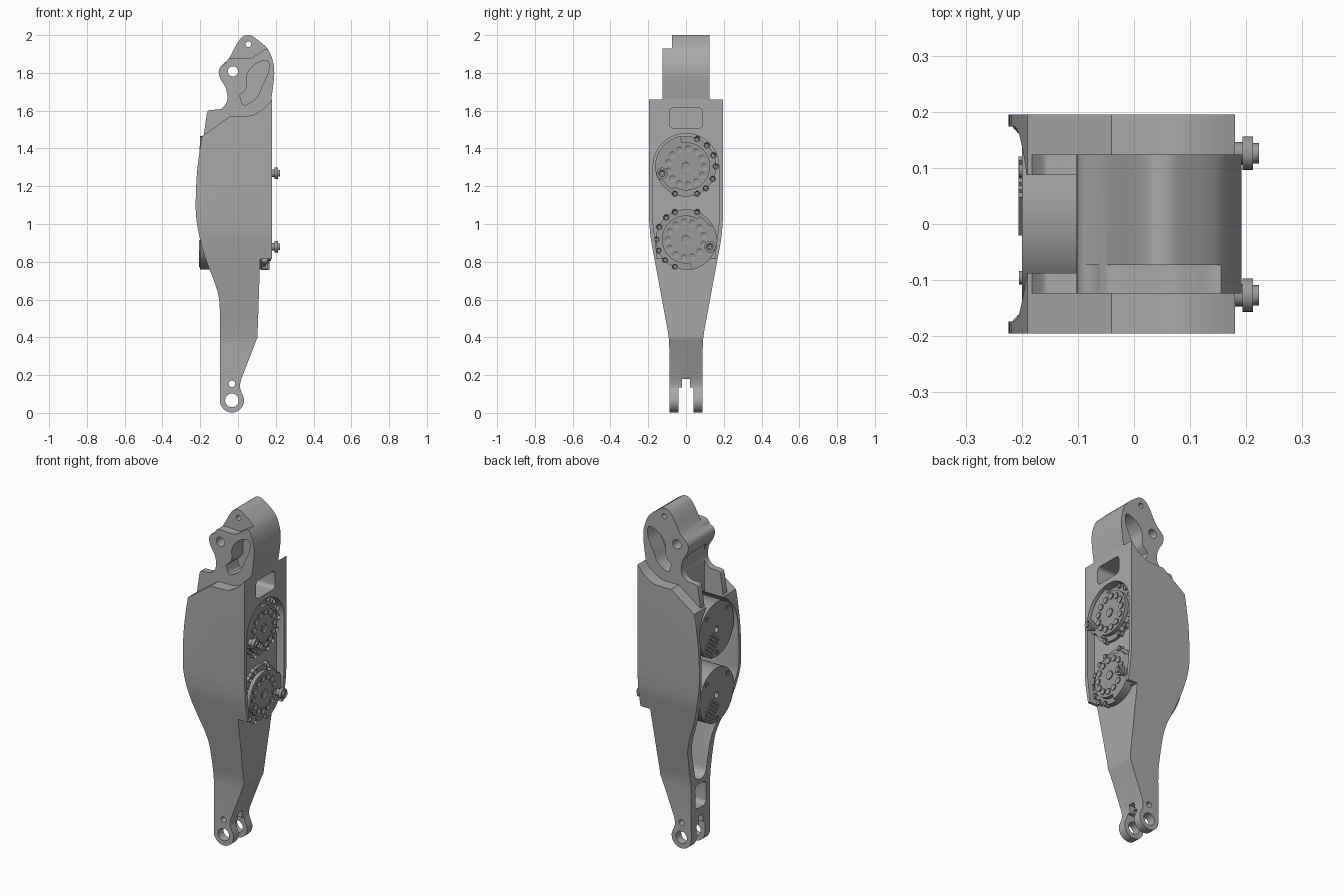
import bpy, bmesh
from math import sin, cos, radians, pi
from mathutils import Vector, Matrix

cube = bpy.data.objects.get("Cube")
if cube:
    bpy.data.objects.remove(cube, do_unlink=True)


def material(name, grey):
    mat = bpy.data.materials.new(name)
    mat.use_nodes = True
    mat.diffuse_color = (grey, grey, grey, 1)
    mat.node_tree.nodes["Principled BSDF"].inputs["Base Color"].default_value = (grey, grey, grey, 1)
    return mat


SHELL = material("shell grey", 0.40)
MOTOR = material("motor grey", 0.33)


def spline(pts, steps=5):
    """Smooth open curve through the given points."""
    p = [Vector(q) for q in pts]
    p = [2 * p[0] - p[1]] + p + [2 * p[-1] - p[-2]]
    out = []
    for a, b, c, d in zip(p, p[1:], p[2:], p[3:]):
        for i in range(steps):
            t = i / steps
            out.append((b * 2 + (c - a) * t + (a * 2 - b * 5 + c * 4 - d) * t**2
                        + (b * 3 - a - c * 3 + d) * t**3) / 2)
    return out + [p[-2]]


def arc(cx, cz, r, start=0, end=360, n=32):
    full = end - start == 360
    count = n if full else n + 1
    angles = [radians(start + (end - start) * i / n) for i in range(count)]
    return [(cx + r * cos(a), cz + r * sin(a)) for a in angles]


def round_rect(half, low, high, r):
    pts = []
    for cx, cz, a in ((half - r, high - r, 0), (r - half, high - r, 90),
                      (r - half, low + r, 180), (half - r, low + r, 270)):
        pts += arc(cx, cz, r, a, a + 90, 6)
    return pts


def mirrored(right_side):
    """Closed outline from its right half, listed bottom to top."""
    return list(right_side) + [(-y, z) for y, z in reversed(list(right_side))]


def prism(name, pts, axis, a, b, mat=SHELL):
    """Extrude an outline along x (points are y, z) or along y (points are x, z)."""
    bm = bmesh.new()
    place = (lambda p, t: (t, p[0], p[1])) if axis == "x" else (lambda p, t: (p[0], t, p[1]))
    face = bm.faces.new([bm.verts.new(place(p, a)) for p in pts])
    ext = bmesh.ops.extrude_face_region(bm, geom=[face])
    move = Vector((b - a, 0, 0)) if axis == "x" else Vector((0, b - a, 0))
    bmesh.ops.translate(bm, vec=move, verts=[g for g in ext["geom"] if isinstance(g, bmesh.types.BMVert)])
    bmesh.ops.recalc_face_normals(bm, faces=bm.faces)
    mesh = bpy.data.meshes.new(name)
    bm.to_mesh(mesh)
    bm.free()
    mesh.materials.append(mat)
    obj = bpy.data.objects.new(name, mesh)
    bpy.context.collection.objects.link(obj)
    return obj


def activate(obj):
    bpy.ops.object.select_all(action="DESELECT")
    obj.select_set(True)
    bpy.context.view_layer.objects.active = obj


def combine(obj, other, operation="DIFFERENCE"):
    activate(obj)
    mod = obj.modifiers.new("combine", "BOOLEAN")
    mod.operation, mod.object, mod.solver = operation, other, "EXACT"
    bpy.ops.object.modifier_apply(modifier=mod.name)
    bpy.data.objects.remove(other, do_unlink=True)


def cut(obj, pts, axis, a, b):
    combine(obj, prism("cutter", pts, axis, a, b))


def smooth(obj):
    activate(obj)
    bpy.ops.object.shade_smooth_by_angle(angle=radians(28))


# Side plates: side outline crossed with the tapering front outline
top_edge = spline([(.18, 1.66), (.14, 1.615), (.08, 1.578), (.03, 1.572), (-.04, 1.572)])
back_edge = spline([(-.19, 1.465), (-.202, 1.395), (-.218, 1.26), (-.224, 1.1), (-.217, 1),
                    (-.19, .875), (-.155, .77), (-.12, .68), (-.1, .6), (-.095, .5)])
foot = arc(-.032, .066, .064, 180, 375)
neck = spline([(.016, .115), (.01, .14), (.016, .175)])
shell = prism("shell", top_edge + back_edge + foot + neck
              + [(.103, .4), (.117, .815), (.18, .815)], "y", -.3, .3)
taper = spline([(.088, .33), (.093, .41), (.12, .56), (.155, .75), (.186, .92), (.195, 1.02)])
combine(shell, prism("taper", mirrored([(.088, -.1)] + taper + [(.195, 1.8)]), "x", -.4, .4), "INTERSECT")

# Upper mount: narrower core carrying the eyes
mount = spline([(-.165, 1.585), (-.152, 1.603), (-.09, 1.61), (-.057, 1.655), (-.065, 1.72),
                (-.096, 1.775), (-.098, 1.825), (-.05, 1.875), (-.005, 1.955), (.025, 1.992),
                (.055, 2), (.085, 1.988), (.155, 1.93), (.185, 1.86), (.192, 1.8),
                (.186, 1.73), (.176, 1.66)])
core = prism("core", [(-.186, 1.44)] + mount + [(.176, 1.44)], "y", -.124, .124)
step = spline([(-.2, 1.8), (-.08, 1.84), (-.045, 1.877), (.06, 1.877), (.105, 1.9), (.16, 1.931), (.3, 1.95)])
cut(core, step + [(.3, 2.1), (-.2, 2.1)], "y", -.3, -.073)
pocket = spline([(.01, 1.68), (.045, 1.72), (.048, 1.79), (.09, 1.845), (.155, 1.865),
                 (.162, 1.81), (.128, 1.73), (.095, 1.665), (.03, 1.63), (.01, 1.68)])[:-1]
for side in (-1, 1):
    cut(core, pocket, "y", side * .02, side * .3)
cut(core, arc(-.027, 1.808, .027), "y", -.3, .3)
cut(core, arc(.055, 1.952, .015), "y", -.3, .3)
combine(shell, core, "UNION")

# Foot fork and pin holes
cut(shell, arc(-.032, .066, .036), "y", -.3, .3)
cut(shell, arc(-.032, .154, .017), "y", -.3, .3)
cut(shell, mirrored([(.039, -.1), (.039, .135), (.02, .135), (.02, .18)]), "x", -.3, .3)

# Open cavity at the back, gap between the top flanges, lower window
dome = arc(0, 1.305, .174, 0, 180)
low_end = arc(0, .45, .056, 180, 360, 16)
cut(shell, dome + [(-.174, 1)] + low_end + [(.174, 1)], "x", -.4, .075)
cut(shell, round_rect(.087, 1.35, 1.75, .03), "x", -.4, -.06)
cut(shell, round_rect(.05, .23, .37, .025), "x", -.4, -.005)

# Drive side recess and upper window
cut(shell, dome + [(-.174, 1), (-.148, .79), (.148, .79), (.174, 1)], "x", .13, .3)
cut(shell, round_rect(.088, 1.508, 1.615, .022), "x", -.02, .3)
smooth(shell)


def screw(name, y, z, x0, x1, r, hole, mat=MOTOR):
    """Round screw head with a sunken socket, facing +x or -x."""
    obj = prism(name, arc(y, z, r, n=16), "x", x0, x1, mat)
    bm = bmesh.new()
    bm.from_mesh(obj.data)
    way = 1 if x1 > x0 else -1
    cap = max(bm.faces, key=lambda f: f.calc_center_median().x * way)
    bmesh.ops.inset_region(bm, faces=[cap], thickness=r - hole)
    bmesh.ops.translate(bm, verts=cap.verts, vec=(-.6 * (x1 - x0), 0, 0))
    bm.to_mesh(obj.data)
    bm.free()
    smooth(obj)


# Two motors; the lower one is turned half a turn
for label, zc, turn, bolt_angle in (("upper", 1.305, 0, 196), ("lower", .918, 180, -17)):
    body = prism(label + "_motor", arc(0, zc, .16, n=64), "x", -.2, .146, MOTOR)
    cut(body, arc(0, zc, .018, n=20), "x", -.3, -.17)
    smooth(body)

    # Output disc with a wider sector
    sector = arc(0, zc, .163, 100 + turn, 205 + turn) + arc(0, zc, .143, 212 + turn, 240 + turn, 8)
    disc = prism(label + "_disc", sector + arc(0, zc, .127, 240 + turn, 460 + turn, 40), "x", .14, .168, MOTOR)
    smooth(disc)
    screw(label + "_hub", 0, zc, .165, .174, .025, .017)

    def polar(r, degrees):
        a = radians(degrees)
        return r * cos(a), zc + r * sin(a)

    for i in range(13):
        screw(label + "_disc_screw", *polar(.096, turn + i * 360 / 13), .165, .174, .018, .009)
    for a in (68, 45, 22, 0, -25, -48, -68, -112):
        screw(label + "_rim_screw", *polar(.157, turn + a), .125, .156, .015, .008)

    # Bolt with a washer
    y, z = polar(.132, bolt_angle)
    smooth(prism(label + "_bolt_shaft", arc(y, z, .02, n=20), "x", .15, .197, MOTOR))
    smooth(prism(label + "_bolt_washer", arc(y, z, .03, n=24), "x", .193, .212, MOTOR))
    screw(label + "_bolt_head", y, z, .21, .223, .018, .01)

    # Ribbed vent and small screws on the rear cap
    for i in range(6):
        rib = prism(label + "_vent_rib", [(-.045, -.006), (.045, -.006), (.045, .006), (-.045, .006)],
                    "x", -.206, -.195, MOTOR)
        rib.data.transform(Matrix.Translation((0, .05, zc - .075))
                           @ Matrix.Rotation(radians(40), 4, "X")
                           @ Matrix.Translation((0, 0, (i - 2.5) * .02)))
    for a in (45, 135, 270):
        screw(label + "_cap_screw", *polar(.135, a), -.195, -.205, .012, .007)
